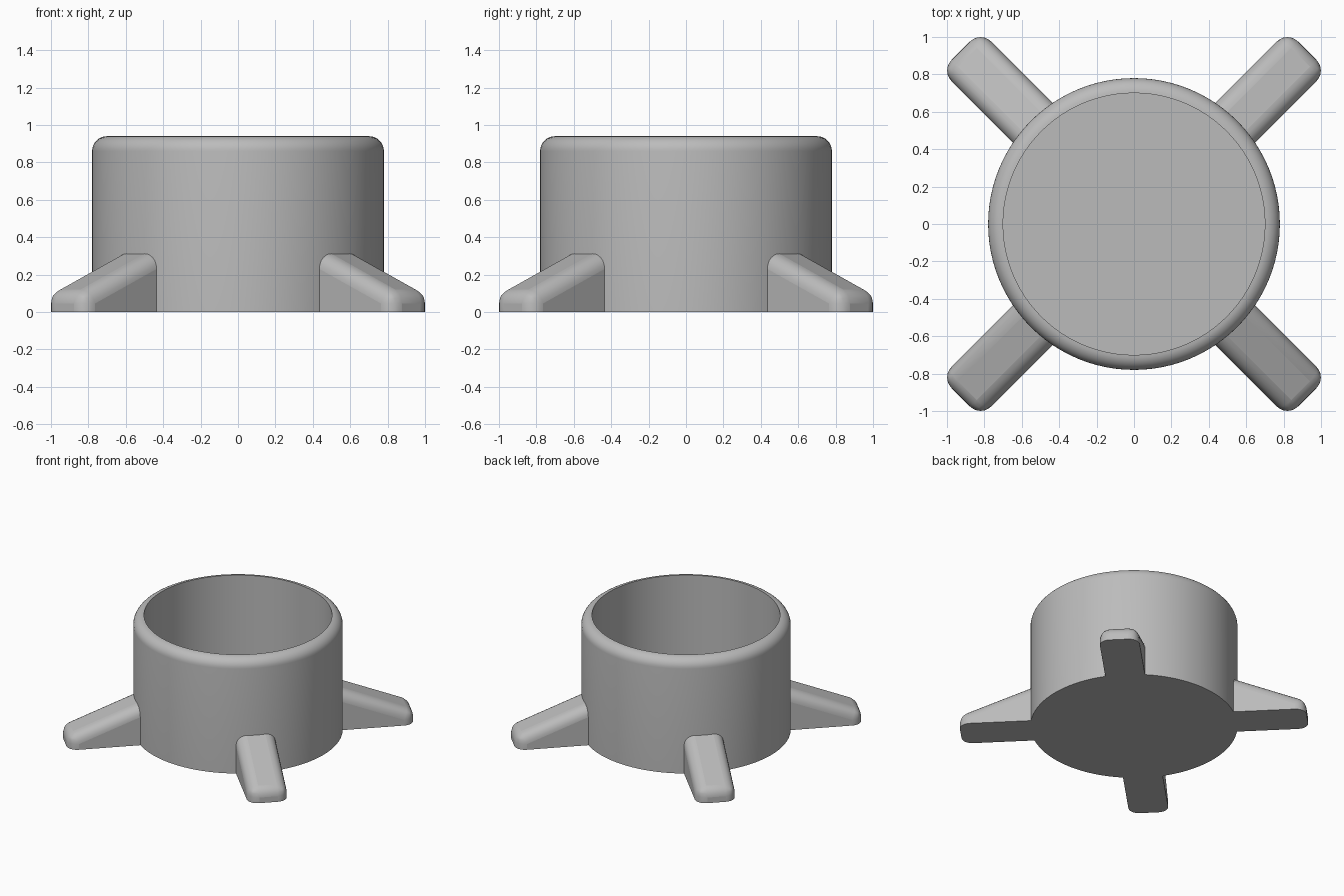
import bpy, bmesh
from math import sin, cos, pi, radians

if "Cube" in bpy.data.objects:
    bpy.data.objects.remove(bpy.data.objects["Cube"], do_unlink=True)

grey = bpy.data.materials.new("plain_grey")
grey.use_nodes = True
GREY = (0.5, 0.5, 0.5, 1.0)
grey.diffuse_color = GREY
grey.node_tree.nodes["Principled BSDF"].inputs["Base Color"].default_value = GREY


def finish(name, bm):
    """Turn a bmesh into a shaded grey object."""
    bmesh.ops.recalc_face_normals(bm, faces=bm.faces)
    mesh = bpy.data.meshes.new(name)
    bm.to_mesh(mesh)
    bm.free()
    mesh.materials.append(grey)
    obj = bpy.data.objects.new(name, mesh)
    bpy.context.collection.objects.link(obj)
    bpy.ops.object.select_all(action="DESELECT")
    obj.select_set(True)
    bpy.context.view_layer.objects.active = obj
    bpy.ops.object.shade_smooth_by_angle(angle=radians(30))
    return obj


# Cup: lathed profile with a rounded outer rim and a closed floor
OUTER, INNER, TOP, FLOOR = 0.78, 0.70, 0.94, 0.08
FILLET = OUTER - INNER
profile = [(0, 0), (OUTER, 0)]
for i in range(9):
    a = i / 8 * pi / 2
    profile.append((INNER + FILLET * cos(a), TOP - FILLET + FILLET * sin(a)))
profile += [(INNER, FLOOR), (0, FLOOR)]

bm = bmesh.new()
verts = [bm.verts.new((r, 0, z)) for r, z in profile]
edges = [bm.edges.new(pair) for pair in zip(verts, verts[1:])]
bmesh.ops.spin(bm, geom=verts + edges, cent=(0, 0, 0), axis=(0, 0, 1),
               angle=2 * pi, steps=96, use_merge=True)
bmesh.ops.remove_doubles(bm, verts=bm.verts, dist=1e-5)
finish("cup", bm)

# Legs: sloping wedges with rounded upper edges and tips, set on the diagonals
START, END, HALF, HIGH, LOW = 0.74, 1.31, 0.15, 0.326, 0.10


def add_leg(name, angle):
    bm = bmesh.new()
    outline = [(START, 0), (END, 0), (END, LOW), (START, HIGH)]
    side = bm.faces.new([bm.verts.new((x, -HALF, z)) for x, z in outline])
    new = bmesh.ops.extrude_face_region(bm, geom=[side])["geom"]
    bmesh.ops.translate(bm, vec=(0, 2 * HALF, 0),
                        verts=[v for v in new if isinstance(v, bmesh.types.BMVert)])
    weight = bm.edges.layers.float.new("bevel_weight_edge")
    for e in bm.edges:
        a, b = (v.co for v in e.verts)
        on_floor = a.z + b.z < 0.01
        on_cup = a.x + b.x < 2 * START + 0.01
        if not (on_floor or on_cup):
            # the blunt tip edge needs a smaller offset for the same radius
            e[weight] = 0.68 if abs(a.y - b.y) > HALF else 1.0
    leg = finish(name, bm)
    bevel = leg.modifiers.new("rounding", "BEVEL")
    bevel.limit_method = "WEIGHT"
    bevel.width = 0.08
    bevel.segments = 6
    # keep the rounding before the smooth shading step
    leg.modifiers.move(len(leg.modifiers) - 1, 0)
    leg.rotation_euler.z = radians(angle)


for name, angle in (("back_left_leg", 45), ("back_right_leg", 135),
                    ("front_right_leg", 225), ("front_left_leg", 315)):
    add_leg(name, angle)
